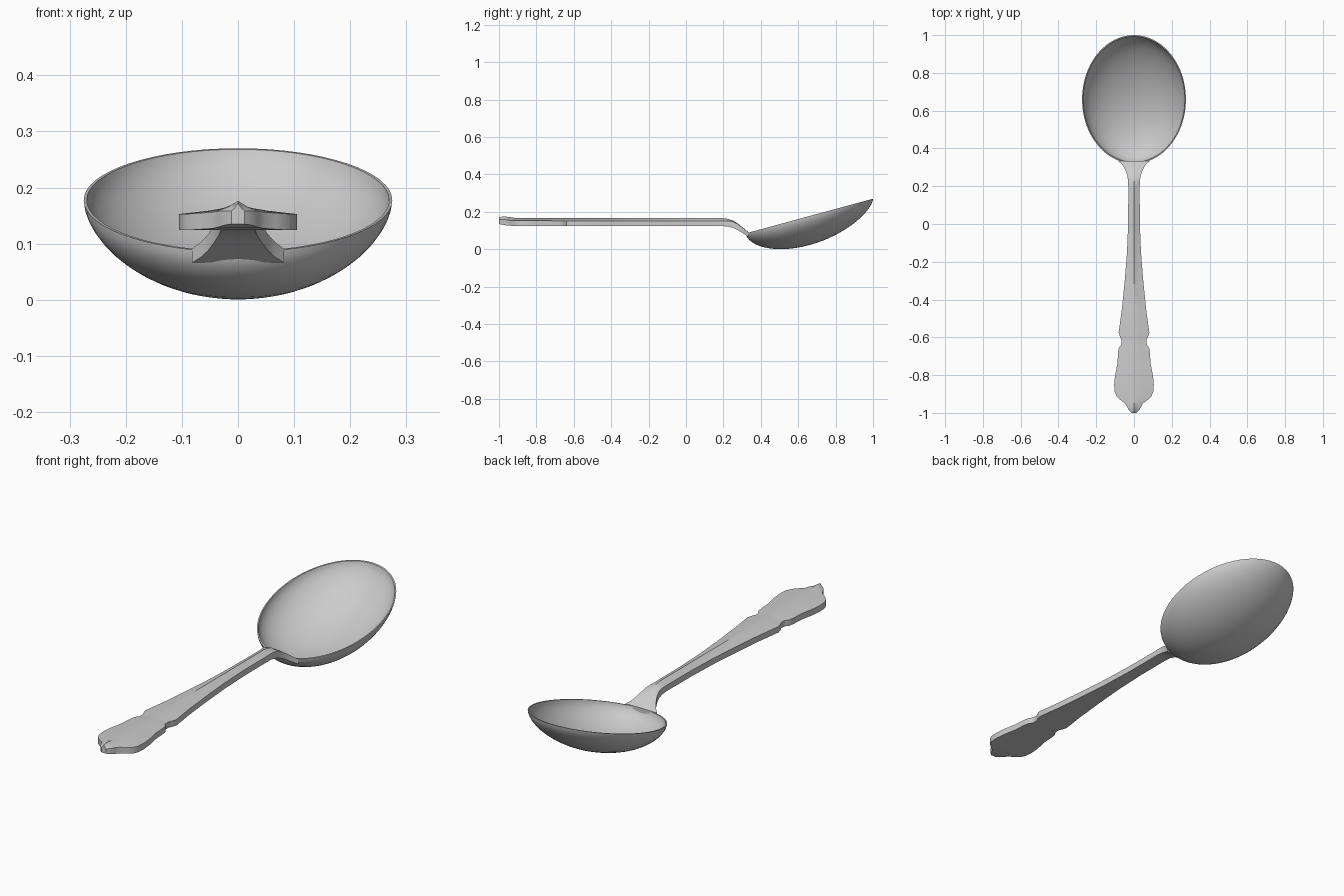
import bpy, bmesh, math

cube = bpy.data.objects.get("Cube")
if cube:
    bpy.data.objects.remove(cube, do_unlink=True)

steel = bpy.data.materials.new("grey steel")
steel.use_nodes = True
COLOUR = (0.6, 0.6, 0.6, 1)
steel.diffuse_color = COLOUR
steel.node_tree.nodes["Principled BSDF"].inputs["Base Color"].default_value = COLOUR


def finish(bm, name, angle):
    """Turn the bmesh into a shaded object."""
    bmesh.ops.recalc_face_normals(bm, faces=bm.faces)
    mesh = bpy.data.meshes.new(name)
    bm.to_mesh(mesh)
    bm.free()
    obj = bpy.data.objects.new(name, mesh)
    bpy.context.collection.objects.link(obj)
    mesh.materials.append(steel)
    bpy.ops.object.select_all(action='DESELECT')
    obj.select_set(True)
    bpy.context.view_layer.objects.active = obj
    bpy.ops.object.shade_smooth_by_angle(angle=math.radians(angle))
    return obj


def bridge(bm, a, b):
    n = len(a)
    for i in range(n):
        bm.faces.new((a[i], a[(i + 1) % n], b[(i + 1) % n], b[i]))


def interpolate(table, y):
    """Linear lookup in rows sorted by rising y."""
    for a, b in zip(table, table[1:]):
        if y <= b[0]:
            t = (y - a[0]) / (b[0] - a[0])
            return [p + (q - p) * t for p, q in zip(a[1:], b[1:])]
    return table[-1][1:]


# Bowl: two nested dished ellipses hung from a tilted rim plane
CENTRE, WIDTH, LENGTH, SEGMENTS, RINGS = 0.66, 0.275, 0.34, 64, 14


def bowl_point(bm, r, scale, depth, angle):
    x = WIDTH * r * scale * math.cos(angle)
    y = CENTRE + LENGTH * r * scale * math.sin(angle)
    rim = 0.085 + (y - CENTRE + LENGTH) * 0.272
    return bm.verts.new((x, y, rim - depth * max(0, 1 - r * r) ** 0.6))


bm = bmesh.new()
rims = []
for scale, depth in ((1, 0.155), (0.98, 0.147)):
    pole = bowl_point(bm, 0, scale, depth, 0)
    previous = None
    for k in range(1, RINGS + 1):
        r = math.sin(math.pi / 2 * k / RINGS)
        ring = [bowl_point(bm, r, scale, depth, math.tau * i / SEGMENTS)
                for i in range(SEGMENTS)]
        if previous:
            bridge(bm, previous, ring)
        else:
            for i in range(SEGMENTS):
                bm.faces.new((pole, ring[i], ring[(i + 1) % SEGMENTS]))
        previous = ring
    rims.append(previous)
bridge(bm, *rims)
finish(bm, "bowl", 40)

# Handle: ridged cross-section swept along a shaped outline (y, half width)
OUTLINE = [(-1, 0.012), (-0.99, 0.024), (-0.97, 0.036), (-0.95, 0.046),
           (-0.935, 0.068), (-0.915, 0.09), (-0.89, 0.102), (-0.85, 0.105),
           (-0.8, 0.1), (-0.74, 0.088), (-0.68, 0.084), (-0.655, 0.08),
           (-0.64, 0.068), (-0.615, 0.066), (-0.595, 0.075), (-0.575, 0.081),
           (-0.45, 0.064), (-0.3, 0.049), (-0.15, 0.037), (0, 0.031),
           (0.19, 0.03), (0.22, 0.031), (0.25, 0.034), (0.275, 0.041),
           (0.3, 0.053), (0.318, 0.066), (0.333, 0.082)]
# Heights along the handle (y, underside, edge, ridge)
HEIGHTS = [(-1, 0.135, 0.158, 0.172), (-0.97, 0.129, 0.158, 0.176),
           (-0.92, 0.124, 0.153, 0.168), (-0.6, 0.124, 0.152, 0.166),
           (0.19, 0.124, 0.152, 0.167), (0.22, 0.122, 0.152, 0.163),
           (0.25, 0.115, 0.148, 0.154), (0.275, 0.104, 0.136, 0.139),
           (0.3, 0.088, 0.117, 0.119), (0.333, 0.066, 0.091, 0.092)]

bm = bmesh.new()
sections = []
for y, w in OUTLINE:
    low, edge, ridge = interpolate(HEIGHTS, y)
    middle = edge + 0.4 * (ridge - edge)
    profile = [(-w, low), (w, low), (w, edge), (w / 2, middle),
               (0, ridge), (-w / 2, middle), (-w, edge)]
    sections.append([bm.verts.new((x, y, z)) for x, z in profile])
for a, b in zip(sections, sections[1:]):
    bridge(bm, a, b)
bm.faces.new(sections[0])
bm.faces.new(sections[-1])
finish(bm, "handle", 30)
